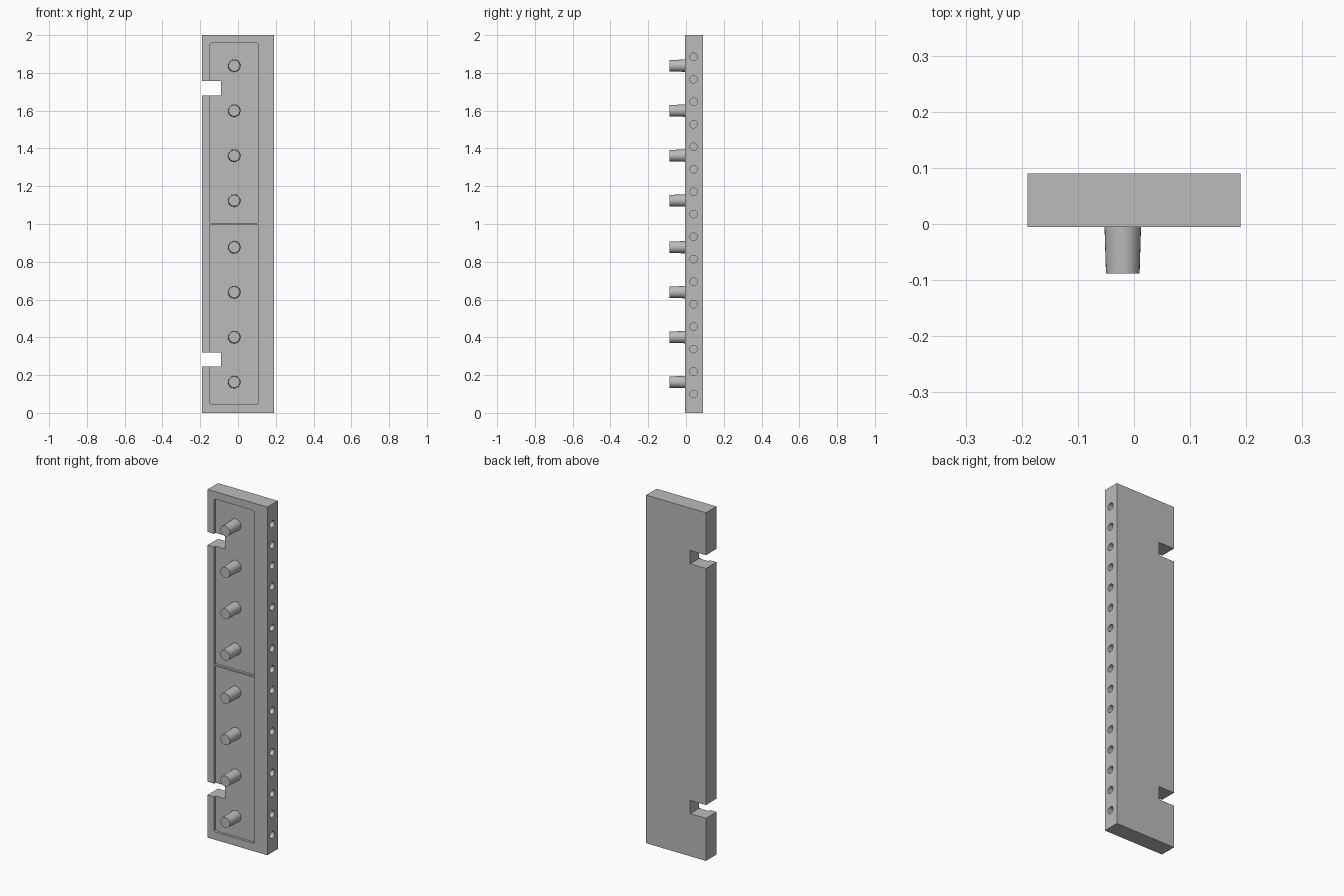
import bpy, bmesh
from math import pi
from mathutils import Matrix, Vector

default = bpy.data.objects.get("Cube")
if default:
    bpy.data.objects.remove(default, do_unlink=True)

grey = bpy.data.materials.new("plain grey")
grey.use_nodes = True
grey.diffuse_color = (0.5, 0.5, 0.5, 1)
grey.node_tree.nodes["Principled BSDF"].inputs["Base Color"].default_value = (0.5, 0.5, 0.5, 1)

FRONT, BACK, FLOOR = -0.005, 0.09, 0.009


def finish(name, bm):
    mesh = bpy.data.meshes.new(name)
    bmesh.ops.recalc_face_normals(bm, faces=bm.faces)
    bm.to_mesh(mesh)
    bm.free()
    mesh.materials.append(grey)
    ob = bpy.data.objects.new(name, mesh)
    bpy.context.collection.objects.link(ob)
    return ob


def box(name, low, high, corner=0):
    """Box between two corners, with optional rounding of its front outline."""
    low, high = Vector(low), Vector(high)
    bm = bmesh.new()
    bmesh.ops.create_cube(bm, size=1, matrix=Matrix.Translation((low + high) / 2)
                          @ Matrix.Diagonal((high - low).to_4d()))
    if corner:
        edges = [e for e in bm.edges if abs(e.verts[0].co.y - e.verts[1].co.y) > 0.001]
        bmesh.ops.bevel(bm, geom=edges, offset=corner, segments=3, profile=0.5, affect='EDGES')
    return finish(name, bm)


def cone(name, start, axis, r1, r2, length, sides):
    """Tapered cylinder running from a start point along an axis."""
    axis = Vector(axis)
    turn = axis.to_track_quat('Z', 'Y').to_matrix().to_4x4()
    bm = bmesh.new()
    bmesh.ops.create_cone(bm, cap_ends=True, segments=sides, radius1=r1, radius2=r2, depth=length,
                          matrix=Matrix.Translation(Vector(start) + axis * length / 2) @ turn)
    return finish(name, bm)


def smooth(ob):
    bpy.ops.object.select_all(action='DESELECT')
    bpy.context.view_layer.objects.active = ob
    ob.select_set(True)
    bpy.ops.object.shade_smooth_by_angle(angle=pi / 6)


def cut(target, cutter):
    cutter.hide_render = True
    mod = target.modifiers.new("cut", 'BOOLEAN')
    mod.operation = 'DIFFERENCE'
    mod.solver = 'EXACT'
    mod.object = cutter
    bpy.context.view_layer.objects.active = target
    bpy.ops.object.modifier_apply(modifier=mod.name)
    bpy.data.objects.remove(cutter, do_unlink=True)


# Main plate with a shallow panel recess
plate = box("plate", (-0.19, FRONT, 0), (0.19, BACK, 2))
cut(plate, box("recess_cutter", (-0.148, -0.1, 0.045), (0.107, FLOOR, 1.957), 0.008))

# Thin rib dividing the recess
box("divider_rib", (-0.148, FRONT, 0.998), (0.107, FLOOR + 0.001, 1.006))

# Two notches through the right edge
for z in (0.245, 1.68):
    cut(plate, box("notch_cutter", (-0.3, -0.2, z), (-0.09, 0.2, z + 0.076)))

# Row of blind holes in the left edge
for i in range(16):
    cut(plate, cone("hole_cutter", (0.14, 0.04, 0.1 + 0.119 * i), (1, 0, 0), 0.02, 0.02, 0.1, 24))
smooth(plate)

# Tapered pegs, four in each half of the panel
for half, first in (("lower", 0.163), ("upper", 1.124)):
    for i in range(4):
        z = first + 0.238 * i
        smooth(cone(f"{half}_peg_{i + 1}", (-0.02, FLOOR + 0.001, z), (0, -1, 0),
                    0.033, 0.03, FLOOR + 0.001 + 0.088, 32))
